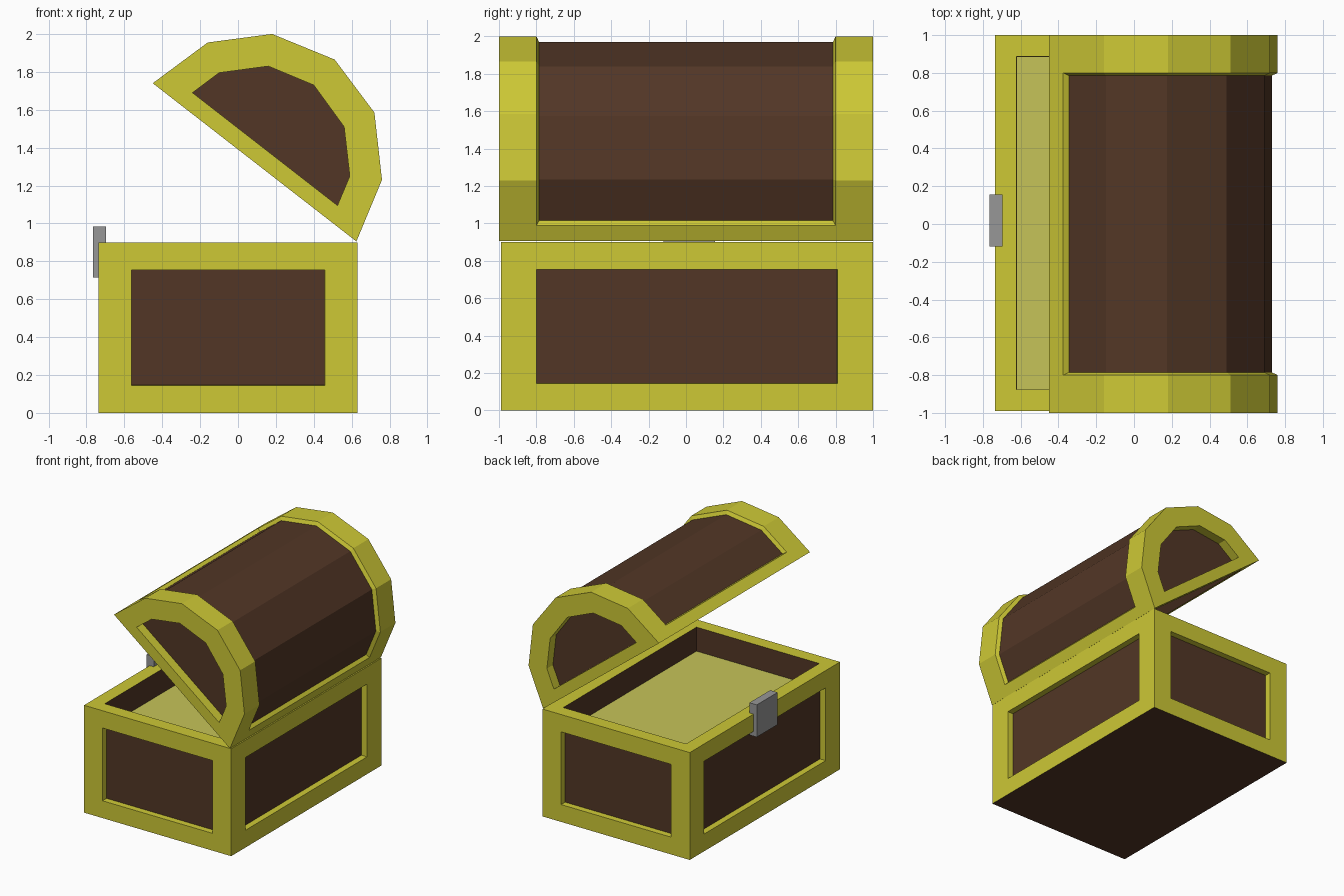
import bpy
import bmesh
from mathutils import Vector

cube = bpy.data.objects.get("Cube")
if cube:
    bpy.data.objects.remove(cube, do_unlink=True)


def material(name, rgb):
    m = bpy.data.materials.new(name)
    m.use_nodes = True
    color = (*rgb, 1.0)
    m.diffuse_color = color
    m.node_tree.nodes["Principled BSDF"].inputs["Base Color"].default_value = color
    return m


TRIM, WOOD, FILL = 0, 1, 2
mats = [material("yellow_trim", (0.61, 0.578, 0.036)),
        material("brown_wood", (0.084, 0.037, 0.019)),
        material("pale_gold", (0.565, 0.552, 0.098))]
steel = material("grey_metal", (0.31, 0.31, 0.31))


def finish(bm, name, materials):
    mesh = bpy.data.meshes.new(name)
    bm.to_mesh(mesh)
    bm.free()
    for m in materials:
        mesh.materials.append(m)
    obj = bpy.data.objects.new(name, mesh)
    bpy.context.collection.objects.link(obj)
    return obj


def box(bm, lo, hi):
    lo, hi = Vector(lo), Vector(hi)
    verts = bmesh.ops.create_cube(bm, size=1)["verts"]
    bmesh.ops.scale(bm, vec=hi - lo, verts=verts)
    bmesh.ops.translate(bm, vec=(lo + hi) / 2, verts=verts)
    bm.normal_update()


def inset(bm, faces, border, depth=0.0):
    result = bmesh.ops.inset_region(bm, faces=faces, thickness=border, depth=depth,
                                    use_boundary=True, use_even_offset=True)
    bm.normal_update()
    return result["faces"]


def recess(bm, faces, depth, floor, wall):
    for f in inset(bm, faces, 0.002, -depth):
        f.material_index = wall
    for f in faces:
        f.material_index = floor


# Chest body: framed panels on four sides, an open filled top, wooden underside
bm = bmesh.new()
box(bm, (-0.735, -0.99, 0), (0.63, 1.0, 0.9))
for face in list(bm.faces):
    n = face.normal.copy()
    if n.z > 0.5:
        inset(bm, [face], 0.113)
        recess(bm, [face], 0.2, FILL, WOOD)
    elif n.z < -0.5:
        face.material_index = WOOD
    else:
        inset(bm, [face], 0.145)
        axis, extra = (1, 0.045) if abs(n.x) > 0.5 else (0, 0.027)
        middle = face.calc_center_median()[axis]
        for v in face.verts:
            v.co[axis] += extra if v.co[axis] < middle else -extra
        recess(bm, [face], 0.05, WOOD, TRIM)
finish(bm, "chest_body", mats)


# Lid profile, with the two outer segments split to leave a trim strip
def split_profile(points, part=0.26):
    p = [Vector(q) for q in points]
    return [p[0], p[0].lerp(p[1], part)] + p[1:-1] + [p[-1].lerp(p[-2], part), p[-1]]


outer = split_profile([(-0.45, 1.74), (-0.16, 1.955), (0.18, 2.0), (0.51, 1.865),
                       (0.72, 1.585), (0.76, 1.23), (0.625, 0.905)])
inner = split_profile([(-0.24, 1.69), (-0.10, 1.795), (0.16, 1.83), (0.40, 1.73),
                       (0.56, 1.51), (0.59, 1.25), (0.525, 1.095)])

# Lid: rings run from one recessed end to the other
bm = bmesh.new()
layout = [(inner, -0.92), (inner, -1), (outer, -1), (outer, -0.8),
          (outer, 0.8), (outer, 1), (inner, 1), (inner, 0.92)]
rings = [[bm.verts.new((p.x, y, p.y)) for p in prof] for prof, y in layout]
count = len(outer)
barrel, base = [], []
for i, (a, b) in enumerate(zip(rings, rings[1:])):
    for k in range(count):
        j = (k + 1) % count
        face = bm.faces.new((a[k], a[j], b[j], b[k]))
        if i == 3 and 1 <= k <= count - 3:
            barrel.append(face)
        if i in (2, 3, 4) and k == count - 1:
            base.append(face)
for ring in (rings[0], rings[-1]):
    bm.faces.new(ring).material_index = WOOD
bmesh.ops.recalc_face_normals(bm, faces=bm.faces)
bm.normal_update()

# Sunken planks over the lid and a hollow underneath
inset(bm, barrel, 0.015, -0.03)
for f in barrel:
    f.material_index = WOOD
inset(bm, base, 0.11)
recess(bm, base, 0.2, WOOD, WOOD)
finish(bm, "lid", mats)

# Lock plate
bm = bmesh.new()
box(bm, (-0.765, -0.12, 0.715), (-0.697, 0.155, 0.985))
finish(bm, "lock_plate", [steel])
